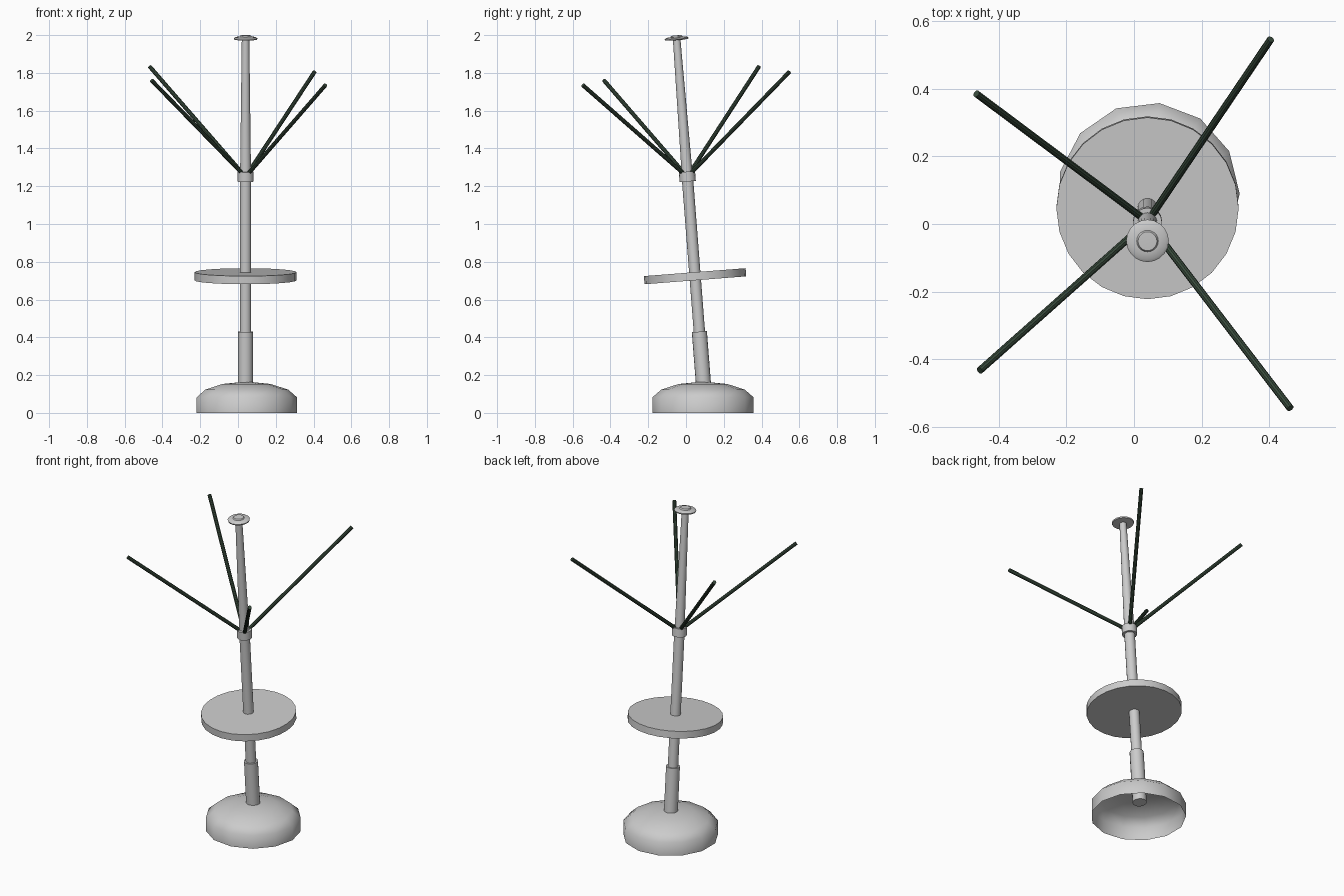
import bpy
from math import pi, cos, sin, radians
from mathutils import Vector

if "Cube" in bpy.data.objects:
    bpy.data.objects.remove(bpy.data.objects["Cube"])

# leaning axis of the pole
LOW = Vector((0.04, 0.098, 0.08))
TOP = Vector((0.04, -0.05, 1.985))
AXIS = (TOP - LOW).normalized()


def at(z):
    return LOW + (TOP - LOW) * ((z - LOW.z) / (TOP.z - LOW.z))


def lathe(name, profile, sides, origin, axis=Vector((0, 0, 1)), mat=None, angle=35):
    """Revolve (radius, height) points; radius 0 makes a tip, open ends get no cap."""
    verts, faces, rings = [], [], []
    for r, h in profile:
        n = 1 if r == 0 else sides
        rings.append(range(len(verts), len(verts) + n))
        verts += [(r * cos(2 * pi * i / sides), r * sin(2 * pi * i / sides), h) for i in range(n)]
    for a, b in zip(rings, rings[1:]):
        for i in range(sides):
            j = (i + 1) % sides
            ids = [a[i % len(a)], a[j % len(a)], b[j % len(b)], b[i % len(b)]]
            faces.append(list(dict.fromkeys(ids)))
    mesh = bpy.data.meshes.new(name)
    mesh.from_pydata(verts, [], faces)
    ob = bpy.data.objects.new(name, mesh)
    bpy.context.collection.objects.link(ob)
    ob.location = origin
    ob.rotation_mode = 'QUATERNION'
    ob.rotation_quaternion = Vector((0, 0, 1)).rotation_difference(axis)
    if mat:
        mesh.materials.append(mat)
    bpy.ops.object.select_all(action='DESELECT')
    ob.select_set(True)
    bpy.context.view_layer.objects.active = ob
    bpy.ops.object.shade_smooth_by_angle(angle=radians(angle))
    return ob


def rod(name, r, start, end, sides, mat=None, r2=None):
    d = end - start
    return lathe(name, [(0, 0), (r, 0), (r2 or r, d.length), (0, d.length)],
                 sides, start, d.normalized(), mat)


# hollow domed base
lathe("base", [(0.27, 0), (0.27, 0.082), (0.223, 0.123), (0.13, 0.153), (0, 0.166)],
      13, (0.043, 0.09, 0), angle=50)

# pole: thick sleeve, main tube, tapering upper tube
rod("lower_sleeve", 0.04, at(0.09), at(0.43), 16)
rod("main_tube", 0.03, at(0.40), at(1.25), 16)
rod("upper_tube", 0.029, at(1.25), at(1.975), 16, r2=0.02)
rod("collar", 0.043, at(1.225), at(1.277), 16)

# round table
rod("table_top", 0.27, at(0.702), at(0.745), 24)

# top cap
lathe("top_cap", [(0, -0.012), (0.03, -0.012), (0.061, -0.009), (0.063, -0.002), (0.055, 0.004),
                  (0.032, 0.006), (0.028, 0.013), (0, 0.014)], 20, TOP, AXIS)

# four splayed ribs
green = bpy.data.materials.new("dark_green")
green.diffuse_color = (0.04, 0.07, 0.045, 1)
green.use_nodes = True
green.node_tree.nodes["Principled BSDF"].inputs["Base Color"].default_value = green.diffuse_color
hub = at(1.25)
for i, tip in enumerate([(0.405, 0.547, 1.805), (0.463, -0.546, 1.735),
                         (-0.457, -0.434, 1.76), (-0.467, 0.386, 1.833)]):
    tip = Vector(tip)
    rod(f"rib_{i + 1}", 0.011, hub.lerp(tip, 0.03), tip, 10, green)
